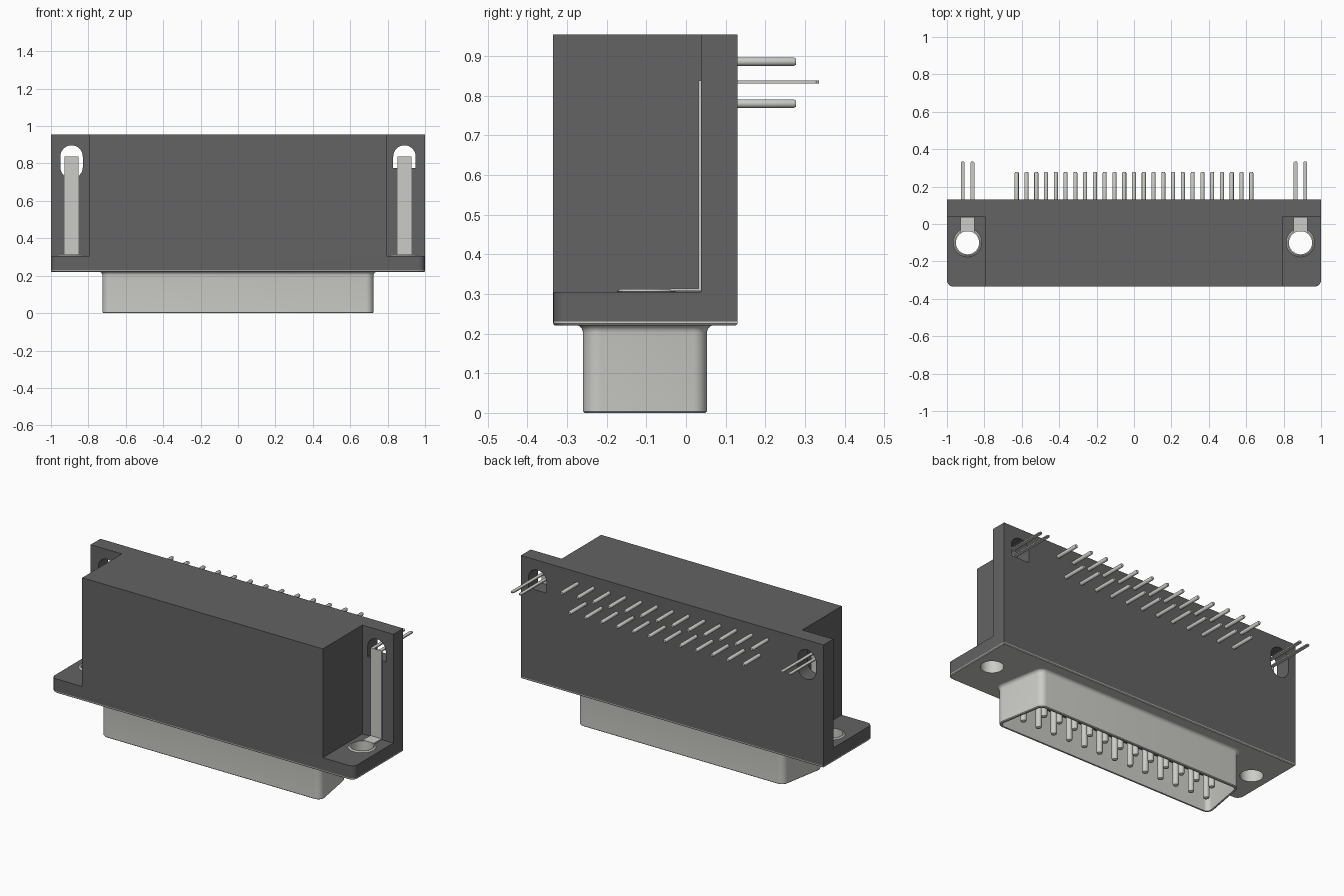
import bpy, bmesh
from math import sin, cos, pi, radians

if "Cube" in bpy.data.objects:
    bpy.data.objects.remove(bpy.data.objects["Cube"])


def material(name, v):
    m = bpy.data.materials.new(name)
    m.diffuse_color = (*v, 1)
    m.use_nodes = True
    m.node_tree.nodes["Principled BSDF"].inputs["Base Color"].default_value = m.diffuse_color
    return m


DARK = material("dark_plastic", (0.125, 0.125, 0.125))
METAL = material("plated_metal", (0.6, 0.6, 0.57))


def finish(name, bm, mat, smooth=True):
    bmesh.ops.recalc_face_normals(bm, faces=bm.faces)
    me = bpy.data.meshes.new(name)
    bm.to_mesh(me)
    bm.free()
    ob = bpy.data.objects.new(name, me)
    bpy.context.collection.objects.link(ob)
    me.materials.append(mat)
    if smooth:
        shade(ob)
    return ob


def shade(ob):
    bpy.ops.object.select_all(action='DESELECT')
    ob.select_set(True)
    bpy.context.view_layer.objects.active = ob
    bpy.ops.object.shade_smooth_by_angle(angle=radians(35))


def arc(cx, cy, r, a0, a1, n=8):
    return [(cx + r * cos(radians(a0 + (a1 - a0) * i / n)),
             cy + r * sin(radians(a0 + (a1 - a0) * i / n))) for i in range(n + 1)]


def loft(rings, closed_caps=False):
    bm = bmesh.new()
    vs = [[bm.verts.new(p) for p in ring] for ring in rings]
    n = len(vs[0])
    for a, b in zip(vs, vs[1:]):
        for i in range(n):
            j = (i + 1) % n
            bm.faces.new((a[i], a[j], b[j], b[i]))
    if closed_caps:
        bm.faces.new(vs[0])
        bm.faces.new(vs[-1])
    return bm


def prism(name, pts, lo, hi, mat, axis='Z', smooth=True):
    put = (lambda u, v, h: (u, v, h)) if axis == 'Z' else (lambda u, v, h: (u, h, v))
    return finish(name, loft([[put(u, v, h) for u, v in pts] for h in (lo, hi)], True), mat, smooth)


def rect(x0, x1, y0, y1):
    return [(x0, y0), (x1, y0), (x1, y1), (x0, y1)]


def lathe(name, profile, mat, caps, seg):
    rings = [[(r * cos(2 * pi * i / seg), r * sin(2 * pi * i / seg), z)
              for i in range(seg)] for r, z in profile]
    return finish(name, loft(rings, caps), mat)


def cut(ob, cutters):
    for c in cutters:
        m = ob.modifiers.new("cut", 'BOOLEAN')
        m.operation, m.solver, m.object = 'DIFFERENCE', 'EXACT', c
        bpy.context.view_layer.objects.active = ob
        bpy.ops.object.modifier_apply(modifier=m.name)
    shade(ob)
    for c in cutters:
        bpy.data.objects.remove(c)


HX, HY = 0.89, -0.10      # mounting hole centre

# footprint with rounded front corners
foot = (arc(0.965, -0.30, 0.035, -90, 0, 6) + [(1, 0.13), (-1, 0.13)]
        + arc(-0.965, -0.30, 0.035, 180, 270, 6))

# plastic body: block with side pockets, mounting holes and strap slots
body = prism("body", foot, 0.231, 0.955, DARK)
tools = []
for s in (-1, 1):
    tools.append(prism("pocket_cutter", rect(*sorted((s * 0.795, s * 1.2)), -0.6, 0.038), 0.305, 1.2, DARK))
    tools.append(prism("hole_cutter", arc(s * HX, HY, 0.068, 0, 348.75, 31), 0.1, 0.5, DARK))
    if s < 0:
        bottom = arc(-HX, 0.78, 0.06, 180, 360, 16)
    else:
        bottom = [(HX - 0.06, 0.775), (HX + 0.06, 0.775)]
    tools.append(prism("slot_cutter", arc(s * HX, 0.837, 0.06, 0, 180, 16) + bottom, 0.0, 0.3, DARK, 'Y'))
cut(body, tools)

# metal face plate with softened lower edge
inset = [(x * 0.996, -0.1025 + (y + 0.1025) * 0.984) for x, y in foot]
plate = finish("face_plate", loft([[(x, y, 0.221) for x, y in inset],
                                   [(x, y, 0.225) for x, y in foot],
                                   [(x, y, 0.231) for x, y in foot]], True), METAL)
cut(plate, [prism("hole_cutter", arc(s * HX, HY, 0.068, 0, 348.75, 31), 0.1, 0.5, METAL) for s in (-1, 1)])


# D-shaped shell, wide side to the front
def d_outline(off):
    r = 0.04
    y0, y1 = -0.26 + r, 0.053 - r
    xw = 0.725 - r
    xn = xw - (y1 - y0) * sin(radians(10)) / cos(radians(10))
    half = arc(xw, y0, r + off, -90, 10) + arc(xn, y1, r + off, 10, 90)
    return half + [(-x, y) for x, y in reversed(half)]


section = [(0.02 - 0.02 * sin(radians(a)), 0.202 + 0.02 * cos(radians(a))) for a in range(0, 91, 15)]
section += [(0, 0.004), (-0.004, 0), (-0.014, 0), (-0.014, 0.222)]
finish("shell", loft([[(x, y, z) for x, y in d_outline(o)] for o, z in section]), METAL)
prism("insulator", d_outline(-0.014), 0.208, 0.222, DARK)

# contact pins inside the shell and solder pins at the back
contact = lathe("contact_pin", [(0.017, 0.21), (0.017, 0.022), (0.014, 0.014), (0.007, 0.01)], METAL, True, 16)
solder = lathe("solder_pin", [(0.011, 0.12), (0.011, 0.272), (0.008, 0.278)], METAL, True, 14)
PITCH = 0.1045
first = True
for count, y, z in ((13, -0.157, 0.886), (12, -0.05, 0.78)):
    for i in range(count):
        x = (i - (count - 1) / 2) * PITCH
        a, b = (contact, solder) if first else (contact.copy(), solder.copy())
        if not first:
            bpy.context.collection.objects.link(a)
            bpy.context.collection.objects.link(b)
        first = False
        a.location = (x, y, 0)
        b.location = (x, 0, z)
        b.rotation_euler = (-pi / 2, 0, 0)

# ground straps and hollow rivets on both sides
for s, side in ((-1, "left"), (1, "right")):
    rivet = lathe(side + "_rivet", [(0.062, 0.221), (0.062, 0.312), (0.068, 0.312), (0.076, 0.306),
                                    (0.068, 0.305), (0.068, 0.221), (0.062, 0.221)], METAL, False, 32)
    rivet.location = (s * HX, HY, 0)
    c = s * HX
    # L-shaped strap
    prof = [(-0.04, 0.307), (0.038, 0.307), (0.038, 0.838), (0.031, 0.838), (0.031, 0.314), (-0.04, 0.314)]
    finish(side + "_strap", loft([[(c + d, y, z) for y, z in prof] for d in (-0.037, 0.037)], True),
           METAL, False)
    # twin solder legs with chamfered tips
    for k in (-1, 1):
        m = c + k * 0.026
        leg = [(m - 0.01, 0.035), (m + 0.01, 0.035), (m + 0.01, 0.328), (m + 0.005, 0.335),
               (m - 0.005, 0.335), (m - 0.01, 0.328)]
        prism(side + "_leg", leg, 0.831, 0.838, METAL, smooth=False)
